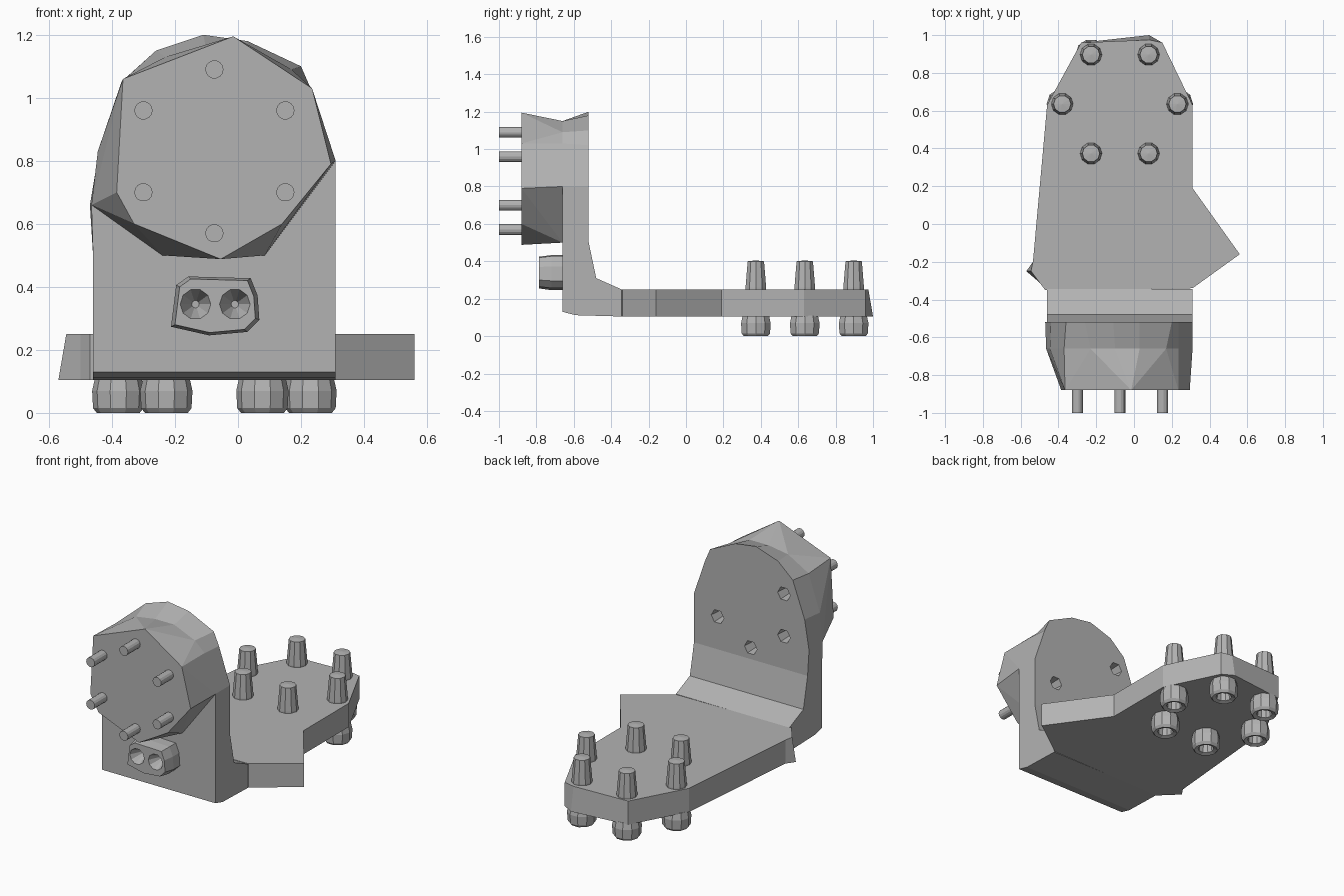
import bpy, bmesh, math
from mathutils import Vector

cube = bpy.data.objects.get("Cube")
if cube:
    bpy.data.objects.remove(cube, do_unlink=True)

grey = bpy.data.materials.new("plain grey")
grey.use_nodes = True
GREY = (0.45, 0.45, 0.45, 1)
grey.diffuse_color = GREY
grey.node_tree.nodes["Principled BSDF"].inputs["Base Color"].default_value = GREY


def finish(bm, name):
    bmesh.ops.recalc_face_normals(bm, faces=bm.faces)
    mesh = bpy.data.meshes.new(name)
    bm.to_mesh(mesh)
    bm.free()
    mesh.materials.append(grey)
    ob = bpy.data.objects.new(name, mesh)
    bpy.context.collection.objects.link(ob)
    return ob


def loft(name, ring_a, ring_b):
    """Solid between two outlines with equal point counts."""
    bm = bmesh.new()
    a = [bm.verts.new(p) for p in ring_a]
    b = [bm.verts.new(p) for p in ring_b]
    bm.faces.new(a)
    bm.faces.new(b)
    for i in range(len(a)):
        j = (i + 1) % len(a)
        bm.faces.new((a[i], a[j], b[j], b[i]))
    return finish(bm, name)


def hull(name, points):
    bm = bmesh.new()
    for p in points:
        bm.verts.new(p)
    res = bmesh.ops.convex_hull(bm, input=bm.verts)
    loose = [g for g in res["geom_interior"] if isinstance(g, bmesh.types.BMVert)]
    bmesh.ops.delete(bm, geom=loose, context="VERTS")
    return finish(bm, name)


def lathe(name, profile, place, sides):
    """Revolve (radius, height) points; place maps local u, v, h to space."""
    bm = bmesh.new()
    rings = []
    for r, h in profile:
        n = sides if r else 1
        rings.append([bm.verts.new(place(r * math.cos(math.tau * i / sides),
                                         r * math.sin(math.tau * i / sides), h))
                      for i in range(n)])
    for p, q in zip(rings, rings[1:]):
        for i in range(sides):
            j = (i + 1) % sides
            if len(p) == 1:
                bm.faces.new((p[0], q[i], q[j]))
            elif len(q) == 1:
                bm.faces.new((p[i], p[j], q[0]))
            else:
                bm.faces.new((p[i], p[j], q[j], q[i]))
    return finish(bm, name)


def along_y(x, z):
    return lambda u, v, h: Vector((x + u, h, z + v))


def along_z(x, y):
    return lambda u, v, h: Vector((x + u, y + v, h))


def cut(ob, cutter):
    mod = ob.modifiers.new("cut", "BOOLEAN")
    mod.operation = "DIFFERENCE"
    mod.solver = "EXACT"
    mod.object = cutter
    bpy.context.view_layer.objects.active = ob
    bpy.ops.object.modifier_apply(modifier=mod.name)
    bpy.data.objects.remove(cutter, do_unlink=True)


def at_y(points, y):
    return [(x, y, z) for x, z in points]


# Base plate with the angled side lug
bottom = [(-.47, -.35), (-.5, -.31), (-.57, -.25), (-.535, -.2), (-.46, .63), (-.28, .96),
          (.08, 1), (.15, .96), (.31, .63), (.31, .19), (.56, -.16), (.31, -.34)]
top = list(bottom)
top[2] = (-.545, -.25)
top[6] = (.08, .975)
loft("base_plate", [(x, y, .105) for x, y in bottom], [(x, y, .25) for x, y in top])

# Bend joining the base to the upright
bend = [(-.66, .13), (-.59, .112), (-.345, .105), (-.345, .25), (-.48, .31), (-.52, .5), (-.66, .5)]
bend_plate = loft("bend_plate", [(-.46, y, z) for y, z in bend], [(.31, y, z) for y, z in bend])

# Upright plate
front = [(-.46, .5), (-.465, .66), (-.445, .83), (-.37, 1.05), (-.23, 1.13), (-.1, 1.15),
         (.03, 1.15), (.17, 1.09), (.235, 1.03), (.31, .8), (.31, .5)]
back = [(-.46, .5), (-.47, .66), (-.44, .84), (-.36, 1.06), (-.26, 1.15), (-.11, 1.2),
        (.03, 1.18), (.2, 1.1), (.235, 1.02), (.31, .8), (.31, .5)]
upright = loft("upright_plate", at_y(front, -.66), at_y(back, -.52))

# Faceted flange disc
face = [(-.365, 1.06), (-.015, 1.195), (.235, 1.03), (.295, .79), (.14, .6),
        (-.055, .488), (-.33, .6), (-.385, .7)]
hull("flange_disc", at_y(face, -.88) + at_y(front[1:-1] + [(-.24, .5), (.085, .5)], -.66))

# Pins on the flange and bores behind them
PIN = [(0, -1), (.029, -1), (.029, -.86), (0, -.86)]
BORE = [(0, -.6), (.035, -.6), (.05, -.45), (0, -.45)]
for i in range(6):
    angle = math.radians(90 + 60 * i)
    x, z = -.075 + .26 * math.cos(angle), .83 + .26 * math.sin(angle)
    lathe(f"flange_pin_{i + 1}", PIN, along_y(x, z), 14)
    if 1 <= i <= 4:
        cut(upright, lathe("bore_cutter", BORE, along_y(x, z), 6))

# Bolts through the base, with socket heads below
BOLT = [(0, .06), (.038, .06), (.045, .008), (.068, 0), (.08, .015), (.083, .07), (.074, .11),
        (.058, .11), (.058, .26), (.046, .4), (0, .405)]
for i in range(6):
    angle = math.radians(60 * i)
    x, y = -.075 + .305 * math.cos(angle), .635 + .305 * math.sin(angle) * .99
    lathe(f"base_bolt_{i + 1}", BOLT, along_z(x, y), 10)

# Small socket block on the front
block = [(-.2, .28), (-.185, .4), (-.15, .425), (.03, .42), (.05, .37), (.055, .3),
         (.02, .265), (-.09, .255)]
wide = [(-.072 + (x + .072) * 1.1, .345 + (z - .345) * 1.1) for x, z in block]
socket_block = hull("socket_block", at_y(block, -.785) + at_y(wide, -.72) + at_y(wide, -.66))
POCKET = [(0, -.7), (.012, -.7), (.055, -.8), (0, -.8)]
for x in (-.135, -.01):
    cut(socket_block, lathe("pocket_cutter", POCKET, along_y(x, .345), 10))
